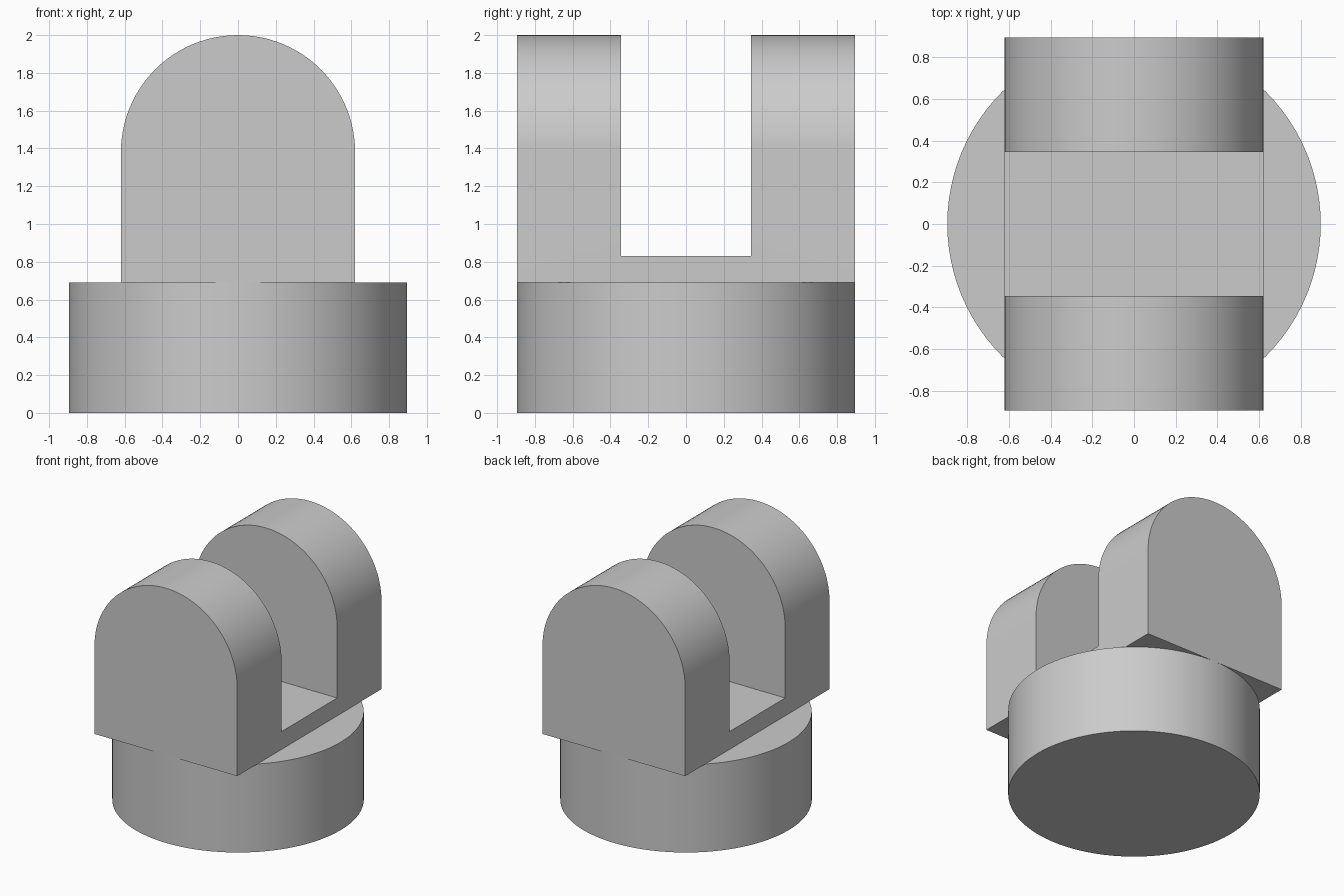
import bpy
import bmesh
from math import cos, sin, pi, radians

RADIUS = 0.895      # base radius and half depth of the fork
BASE_TOP = 0.69
HALF_WIDTH = 0.62   # also the radius of the rounded ears
ARC_Z = 2 - HALF_WIDTH
SLOT = 0.345
SLOT_FLOOR = 0.83
ARC_STEPS = 48

default = bpy.data.objects.get("Cube")
if default:
    bpy.data.objects.remove(default, do_unlink=True)

grey = bpy.data.materials.new("plain grey")
grey.use_nodes = True
colour = (0.6, 0.6, 0.6, 1)
grey.diffuse_color = colour
grey.node_tree.nodes["Principled BSDF"].inputs["Base Color"].default_value = colour


def smooth(obj):
    bpy.ops.object.select_all(action="DESELECT")
    obj.select_set(True)
    bpy.context.view_layer.objects.active = obj
    bpy.ops.object.shade_smooth_by_angle(angle=radians(30))


# Round base
bpy.ops.mesh.primitive_cylinder_add(
    vertices=96, radius=RADIUS, depth=BASE_TOP, location=(0, 0, BASE_TOP / 2))
base = bpy.context.object
base.name = "round_base"
base.data.materials.append(grey)
smooth(base)

# Fork body: arched profile extruded from front to back
profile = [(-HALF_WIDTH, BASE_TOP), (HALF_WIDTH, BASE_TOP)]
for i in range(ARC_STEPS + 1):
    a = pi * i / ARC_STEPS
    profile.append((HALF_WIDTH * cos(a), ARC_Z + HALF_WIDTH * sin(a)))
bm = bmesh.new()
front = bm.faces.new([bm.verts.new((x, -RADIUS, z)) for x, z in profile])
extruded = bmesh.ops.extrude_face_region(bm, geom=[front], use_keep_orig=True)
verts = [g for g in extruded["geom"] if isinstance(g, bmesh.types.BMVert)]
bmesh.ops.translate(bm, verts=verts, vec=(0, 2 * RADIUS, 0))
bmesh.ops.recalc_face_normals(bm, faces=bm.faces)
mesh = bpy.data.meshes.new("fork")
bm.to_mesh(mesh)
bm.free()
fork = bpy.data.objects.new("fork", mesh)
bpy.context.collection.objects.link(fork)
mesh.materials.append(grey)

# Slot between the two ears
bpy.ops.mesh.primitive_cube_add(size=2, location=(0, 0, SLOT_FLOOR + 1))
cutter = bpy.context.object
cutter.name = "slot_cutter"
cutter.scale = (1, SLOT, 1)
cutter.hide_render = True
cut = fork.modifiers.new("slot", "BOOLEAN")
cut.operation = "DIFFERENCE"
cut.solver = "EXACT"
cut.object = cutter
bpy.context.view_layer.objects.active = fork
bpy.ops.object.modifier_apply(modifier=cut.name)
bpy.data.objects.remove(cutter, do_unlink=True)
smooth(fork)
